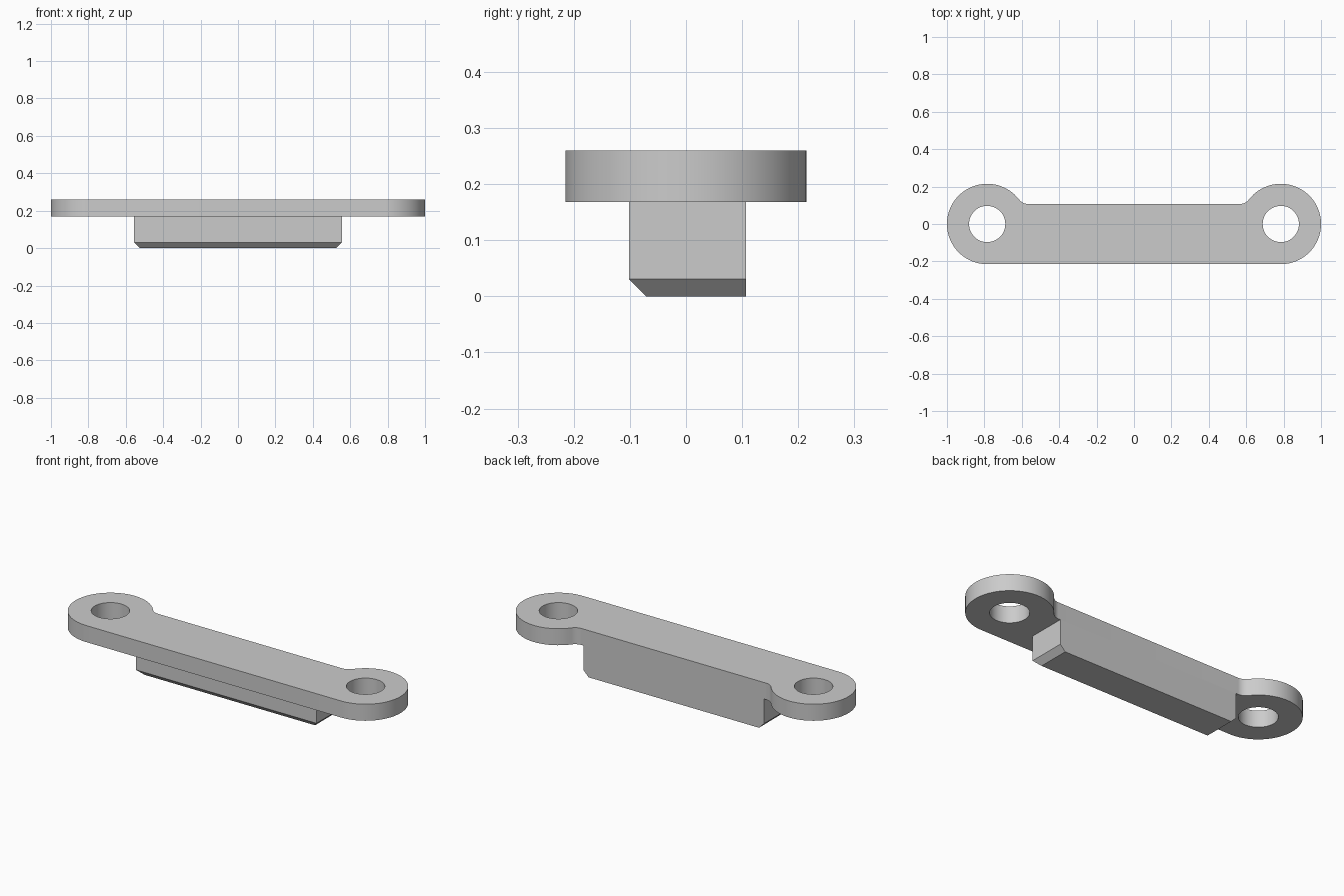
import bpy, bmesh
from math import radians, cos, sin, sqrt, atan2, pi
from mathutils import Vector

cube = bpy.data.objects.get("Cube")
if cube:
    bpy.data.objects.remove(cube, do_unlink=True)

LUG_X, LUG_R, HOLE_R = 0.785, 0.215, 0.097
BACK_Y, FILLET = 0.107, 0.06
PLATE_Z, TOP_Z = 0.168, 0.26
BLOCK_X, BLOCK_FRONT, CHAMFER = 0.555, -0.102, 0.031

grey = bpy.data.materials.new("plain grey")
grey.use_nodes = True
colour = (0.6, 0.6, 0.6, 1)
grey.diffuse_color = colour
grey.node_tree.nodes["Principled BSDF"].inputs["Base Color"].default_value = colour


def arc(cx, cy, r, start, end, n):
    return [(cx + r * cos(start + (end - start) * i / n),
             cy + r * sin(start + (end - start) * i / n)) for i in range(n + 1)]


def finish(bm, name):
    bmesh.ops.recalc_face_normals(bm, faces=bm.faces)
    mesh = bpy.data.meshes.new(name)
    bm.to_mesh(mesh)
    bm.free()
    mesh.materials.append(grey)
    obj = bpy.data.objects.new(name, mesh)
    bpy.context.collection.objects.link(obj)
    return obj


def add_loop(bm, points):
    verts = [bm.verts.new((x, y, PLATE_Z)) for x, y in points]
    for a, b in zip(verts, verts[1:] + verts[:1]):
        bm.edges.new((a, b))


# Mounting plate: rounded lugs, blended into a straight back edge by fillets
fillet_y = BACK_Y + FILLET
fillet_x = LUG_X - sqrt((LUG_R + FILLET) ** 2 - fillet_y ** 2)
join = atan2(fillet_y, fillet_x - LUG_X)
right_half = arc(LUG_X, 0, LUG_R, -pi / 2, join, 48)
right_half += arc(fillet_x, fillet_y, FILLET, join - pi, -pi / 2, 12)[1:]
left_half = [(-x, y) for x, y in reversed(right_half)]

bm = bmesh.new()
add_loop(bm, right_half + left_half)
for side in (1, -1):
    add_loop(bm, arc(side * LUG_X, 0, HOLE_R, 0, 2 * pi, 48)[:-1])
bmesh.ops.triangle_fill(bm, edges=bm.edges[:], use_beauty=True, normal=Vector((0, 0, 1)))
raised = bmesh.ops.extrude_face_region(bm, geom=bm.faces[:], use_keep_orig=True)["geom"]
bmesh.ops.translate(bm, vec=(0, 0, TOP_Z - PLATE_Z),
                    verts=[v for v in raised if isinstance(v, bmesh.types.BMVert)])
plate = finish(bm, "mounting_plate")
bpy.ops.object.select_all(action='DESELECT')
plate.select_set(True)
bpy.context.view_layer.objects.active = plate
bpy.ops.object.shade_smooth_by_angle(angle=radians(30))

# Block beneath: bottom edges chamfered at the front and both ends
bm = bmesh.new()
bmesh.ops.create_cube(bm, size=1)
for v in bm.verts:
    v.co = (v.co.x * 2 * BLOCK_X,
            BACK_Y if v.co.y > 0 else BLOCK_FRONT,
            PLATE_Z if v.co.z > 0 else 0)
edges = [e for e in bm.edges
         if all(v.co.z < 0.01 for v in e.verts)
         and not all(v.co.y > 0 for v in e.verts)]
bmesh.ops.bevel(bm, geom=edges, offset=CHAMFER, segments=1, affect='EDGES')
finish(bm, "locating_block")
